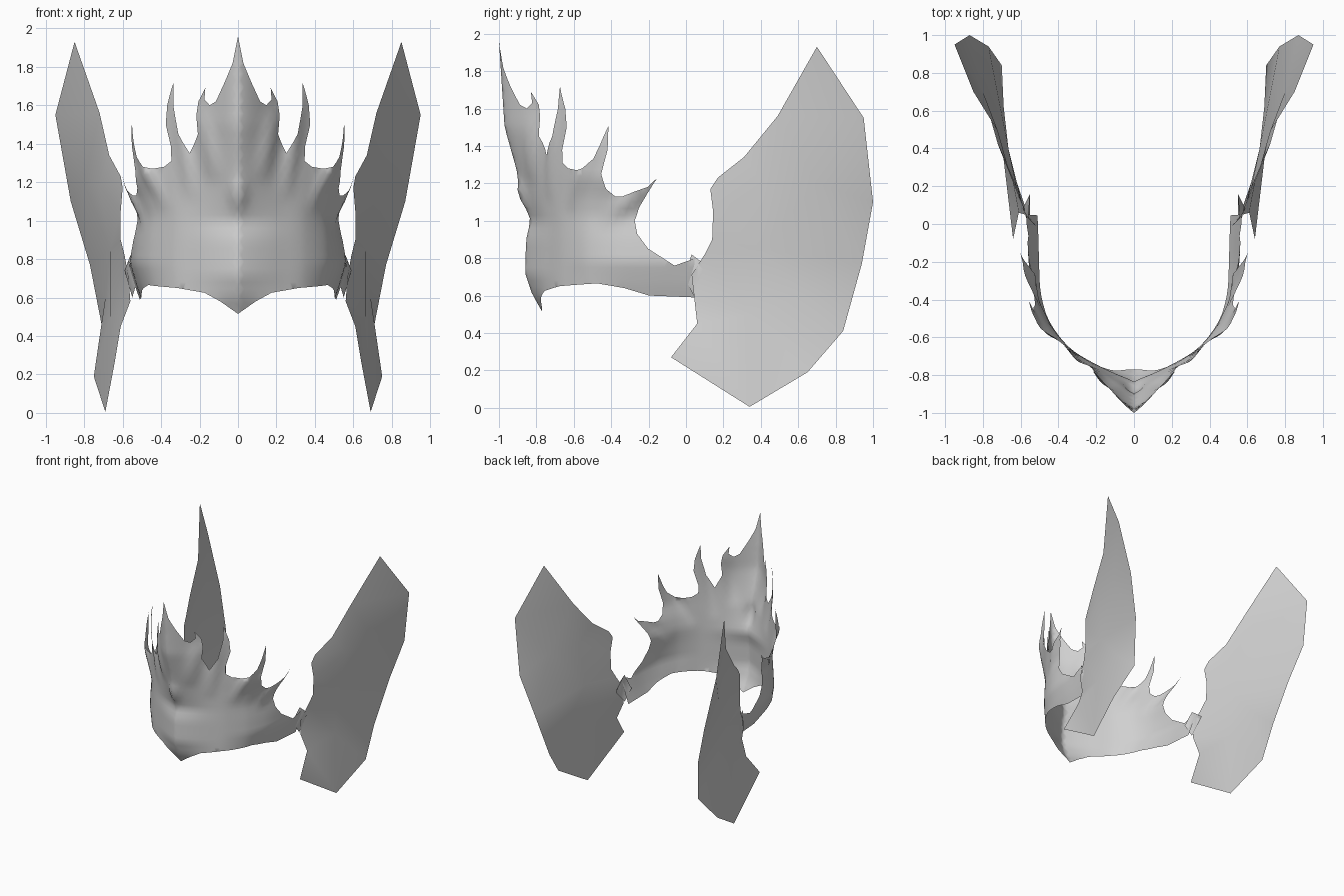
import bpy
import bmesh
import math
from mathutils import Vector
from mathutils.geometry import delaunay_2d_cdt

default_cube = bpy.data.objects.get("Cube")
if default_cube:
    bpy.data.objects.remove(default_cube, do_unlink=True)

grey = bpy.data.materials.new("plain grey")
grey.use_nodes = True
colour = (0.63, 0.63, 0.63, 1)
grey.diffuse_color = colour
grey.node_tree.nodes["Principled BSDF"].inputs["Base Color"].default_value = colour


def lookup(table, key):
    """Linear interpolation in rows of (key, value, ...), clamped at both ends."""
    if key <= table[0][0]:
        return table[0][1:]
    for low, high in zip(table, table[1:]):
        if key <= high[0]:
            share = (key - low[0]) / (high[0] - low[0])
            return [a + (b - a) * share for a, b in zip(low[1:], high[1:])]
    return table[-1][1:]


def smoothstep(low, high, value):
    share = min(max((value - low) / (high - low), 0), 1)
    return share * share * (3 - 2 * share)


def resample(outline, step):
    """Split the long edges of a closed outline."""
    result = []
    for start, end in zip(outline, outline[1:] + outline[:1]):
        start, end = Vector(start), Vector(end)
        parts = max(1, math.ceil((end - start).length / step))
        result += [start.lerp(end, part / parts) for part in range(parts)]
    return result


def fill(outline, inner):
    """Triangulate a flat outline with extra points inside it."""
    points = [Vector(p) for p in outline] + [Vector(p) for p in inner]
    border = list(range(len(outline)))
    result = delaunay_2d_cdt(points, [], [border], 1, 0.0001)
    return result[0], result[2]


def mirrored_sheet(name, points, faces):
    """Make one smooth sheet on the left and mirror it to the right."""
    mesh = bpy.data.meshes.new(name)
    mesh.from_pydata(points, [], faces)
    bm = bmesh.new()
    bm.from_mesh(mesh)
    loose = [v for v in bm.verts if not v.link_faces]
    bmesh.ops.delete(bm, geom=loose, context='VERTS')
    for face in bm.faces:
        face.smooth = True
    bm.to_mesh(mesh)
    bm.free()
    mesh.materials.append(grey)
    sheet = bpy.data.objects.new(name, mesh)
    bpy.context.collection.objects.link(sheet)
    mirror = sheet.modifiers.new("Mirror", 'MIRROR')
    mirror.merge_threshold = 0.001


# Crown: plan curve by distance from the nose, as (distance, x, y)
plan = [(0, 0, -.82), (.19, .175, -.755), (.375, .34, -.665), (.545, .45, -.53),
        (.707, .505, -.37), (.88, .53, -.2), (1.03, .535, -.05), (1.2, .545, .11)]

# Lean of the nose and flare of the sides, by height
nose_lean = [(.52, -.05), (.6, 0), (.72, .04), (.9, .035), (1, .01),
             (1.2, .065), (1.5, .15), (1.96, .18)]
side_flare = [(.59, -.03), (.66, -.005), (.78, .03), (.9, .02), (1.02, 0),
              (1.12, .025), (1.23, .07)]

# Crown outline unrolled flat, as (distance, height)
lower_edge = [(0, .515), (.1, .58), (.19, .625), (.35, .65), (.6, .665),
              (.745, .64), (.88, .6), (1.13, .59)]
tail_edge = [(1.14, .8), (1.08, .78), (1.02, .76), (.88, .85), (.82, .93), (.805, 1)]
small_spike = [(.83, 1.07), (.93, 1.23), (.88, 1.18), (.81, 1.155), (.745, 1.13),
               (.705, 1.13), (.66, 1.17)]
middle_spike = [(.64, 1.25), (.675, 1.38), (.68, 1.51), (.635, 1.4), (.6, 1.33),
                (.545, 1.28), (.5, 1.27), (.43, 1.28)]
tall_spike = [(.385, 1.31), (.385, 1.38), (.42, 1.5), (.41, 1.6), (.37, 1.72),
              (.365, 1.6), (.33, 1.45), (.27, 1.35)]
centre_spike = [(.225, 1.45), (.235, 1.55), (.225, 1.62), (.185, 1.69), (.19, 1.63),
                (.16, 1.6), (.125, 1.62), (.075, 1.72), (.03, 1.82), (0, 1.96)]

# Raised ribs running from each spike down into the band
ribs = [((.37, 1.72), (.26, 1.1)), ((.68, 1.51), (.42, 1.05)),
        ((.93, 1.23), (.62, .98)), ((.21, 1.6), (.13, 1.2))]


def relief(point):
    """Height of the ribs and of the central boss."""
    height = .03 * math.exp(-(point.x / .04) ** 2 - ((point.y - 1.14) / .07) ** 2)
    for tip, base in ribs:
        tip, base = Vector(tip), Vector(base)
        line = base - tip
        share = (point - tip).dot(line) / line.length_squared
        if 0 < share < 1:
            gap = (point - tip.lerp(base, share)).length
            height += .022 * math.sin(math.pi * share) * math.exp(-(gap / .04) ** 2)
    return height


def wrap(point):
    """Roll a flat crown point round the rounded plan curve."""
    along, height = point
    reach = min(along, .06)
    before = Vector(lookup(plan, along - reach))
    after = Vector(lookup(plan, along + reach))
    place = (before + after + 2 * Vector(lookup(plan, along))) / 4
    ahead = Vector(lookup(plan, along + .06)) - Vector(lookup(plan, along - .06))
    ahead.normalize()
    outward = Vector((ahead.y, -ahead.x))
    flare = lookup(side_flare, height)[0] * smoothstep(.3, .8, along)
    place += outward * (flare + relief(point))
    place.y -= lookup(nose_lean, height)[0] * math.exp(-(along / .21) ** 2)
    if along < .0005:
        place.x = 0
    return Vector((place.x, place.y, height))


crown_outline = resample(lower_edge + tail_edge + small_spike + middle_spike
                         + tall_spike + centre_spike, .05)
step = .035
crown_grid = [(step * (i + .5 * (j % 2) + .5), .54 + step * j)
              for i in range(33) for j in range(40)]
flat, faces = fill(crown_outline, crown_grid)
mirrored_sheet("crown_band", [wrap(p) for p in flat], faces)

# Side wings: rim and a few inner fold points, as (x, y, z)
rim = [(.64, -.08, .27), (.69, .34, .005), (.75, .65, .19), (.7, .84, .41),
       (.77, .94, .77), (.87, 1, 1.1), (.95, .95, 1.55), (.85, .7, 1.93),
       (.72, .49, 1.56), (.67, .31, 1.34), (.61, .17, 1.23), (.6, .13, 1.17),
       (.61, .145, 1.05), (.61, .14, .9), (.59, .1, .82), (.57, .03, .71),
       (.56, .045, .58), (.61, .06, .45)]
folds = [(.665, .35, .5), (.69, .62, .6), (.665, .4, .85), (.8, .7, 1.2), (.72, .42, 1.18)]
flat, faces = fill([p[1:] for p in rim], [p[1:] for p in folds])


def wing_point(point):
    """Give a flat wing point the sideways place of its fold or rim corner."""
    nearest = min(rim + folds, key=lambda p: (Vector(p[1:]) - point).length)
    return Vector((nearest[0], point.x, point.y))


mirrored_sheet("side_wing", [wing_point(p) for p in flat], faces)

# Small folded clasps joining the band to the wings
clasp = [(.52, -.01, .7), (.56, .03, .82), (.55, .16, .72), (.55, .04, .6), (.59, .08, .74)]
mirrored_sheet("clasp", clasp, [(0, 3, 1), (1, 3, 4), (4, 3, 2), (1, 4, 2)])
